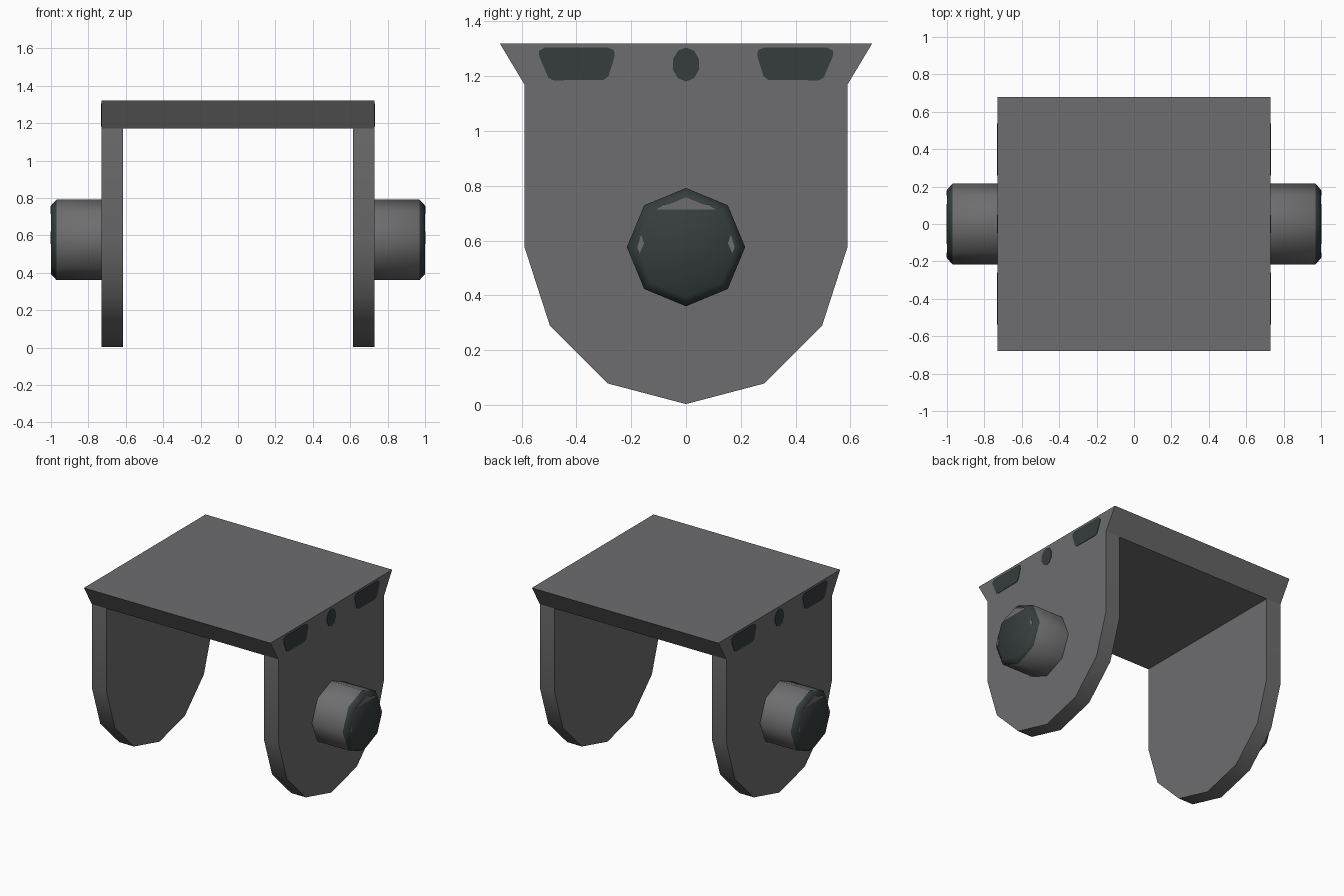
import bpy, bmesh, math

if "Cube" in bpy.data.objects:
    bpy.data.objects.remove(bpy.data.objects["Cube"])


def material(name, rgb):
    m = bpy.data.materials.new(name)
    m.diffuse_color = (*rgb, 1)
    m.use_nodes = True
    m.node_tree.nodes["Principled BSDF"].inputs["Base Color"].default_value = m.diffuse_color
    return m


GREY = material("steel grey", (0.155, 0.155, 0.160))
DARK = material("dark green grey", (0.036, 0.047, 0.046))


def finish(name, bm, mats, smooth=None):
    bmesh.ops.recalc_face_normals(bm, faces=bm.faces)
    me = bpy.data.meshes.new(name)
    bm.to_mesh(me)
    bm.free()
    ob = bpy.data.objects.new(name, me)
    bpy.context.collection.objects.link(ob)
    for m in mats:
        me.materials.append(m)
    if smooth:
        bpy.ops.object.select_all(action='DESELECT')
        ob.select_set(True)
        bpy.context.view_layer.objects.active = ob
        bpy.ops.object.shade_smooth_by_angle(angle=math.radians(smooth))
    return ob


def loft(name, rings, mats, smooth=None, dark_from=None):
    """Join (x, yz outline) rings along x and cap both ends."""
    bm = bmesh.new()
    loops = [[bm.verts.new((x, y, z)) for y, z in pts] for x, pts in rings]
    n = len(loops[0])
    for a, b in zip(loops, loops[1:]):
        for i in range(n):
            j = (i + 1) % n
            bm.faces.new((a[i], a[j], b[j], b[i]))
    bm.faces.new(loops[0])
    bm.faces.new(loops[-1])
    if dark_from is not None:
        for f in bm.faces:
            if abs(f.calc_center_median().x) > dark_from:
                f.material_index = 1
    return finish(name, bm, mats, smooth)


def ring(r, n=8, ry=None, cz=0.576):
    return [((ry or r) * math.sin(2 * math.pi * i / n),
             cz + r * math.cos(2 * math.pi * i / n)) for i in range(n)]


def mirrored(pts):
    return [(-y, z) for y, z in pts]


# Top plate with undercut front and back edges
top = [(-0.68, 1.32), (0.68, 1.32), (0.59, 1.17), (-0.59, 1.17)]
loft("top_plate", [(-0.73, top), (0.73, top)], [GREY])

# Outlines shared by both sides
half = [(0.59, 1.17), (0.59, 0.577), (0.497, 0.289), (0.285, 0.078)]
side = half + [(0, 0.003)] + mirrored(half)[::-1]
slot = [(0.285, 1.305), (0.515, 1.305), (0.538, 1.292), (0.535, 1.27),
        (0.503, 1.195), (0.485, 1.185), (0.30, 1.187), (0.283, 1.2),
        (0.26, 1.275), (0.263, 1.295)]
sliver_top = [(0, 0.758), (0.108, 0.713), (0.085, 0.731), (-0.085, 0.731),
              (-0.108, 0.713)]
sliver_side = [(0.178, 0.576), (0.164, 0.621), (0.153, 0.59), (0.169, 0.553)]

for s, label in ((1, "right"), (-1, "left")):
    # Rounded side plate
    loft(label + "_side_plate", [(s * 0.615, side), (s * 0.73, side)], [GREY], 35)
    # Eight-sided pivot pin with a dark chamfered end
    loft(label + "_pin", [(s * 0.72, ring(0.216)), (s * 0.97, ring(0.216)),
                          (s * 1.0, ring(0.183))], [GREY, DARK], 46, 0.96)
    # Dark slots near the top edge
    slots = (("front_slot", mirrored(slot)), ("back_slot", slot),
             ("centre_slot", ring(0.062, 10, 0.05, 1.243)))
    for name, pts in slots:
        loft(f"{label}_{name}", [(s * 0.728, pts), (s * 0.733, pts)], [DARK])
    # Worn grey slivers on the pin end
    wear = (("upper_wear", sliver_top), ("back_wear", sliver_side),
            ("front_wear", mirrored(sliver_side)))
    for name, pts in wear:
        loft(f"{label}_{name}", [(s * 0.999, pts), (s * 1.002, pts)], [GREY])
